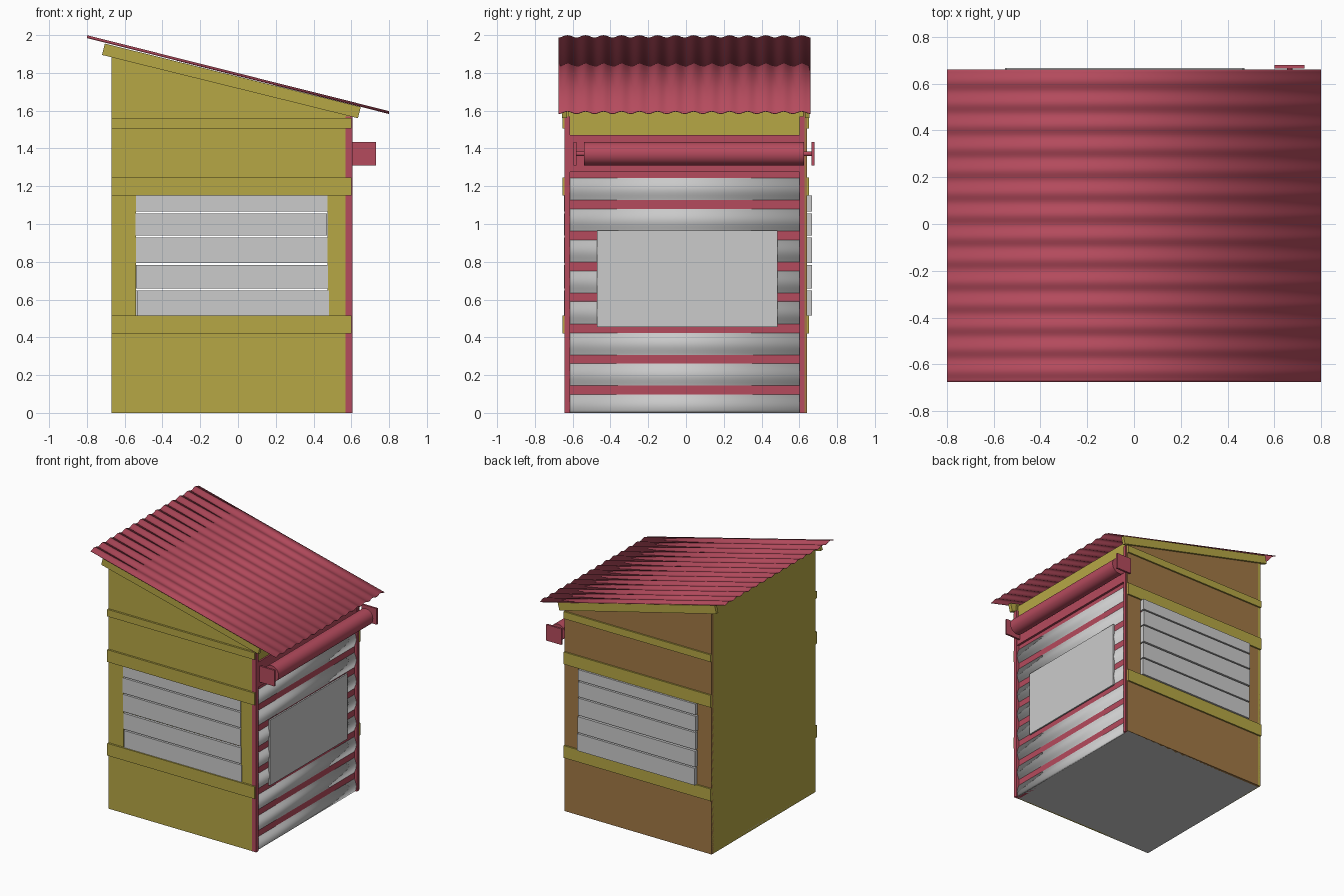
import bpy, bmesh, math

if "Cube" in bpy.data.objects:
    bpy.data.objects.remove(bpy.data.objects["Cube"])


def material(name, r, g, b):
    m = bpy.data.materials.new(name)
    m.diffuse_color = (r, g, b, 1)
    m.use_nodes = True
    m.node_tree.nodes["Principled BSDF"].inputs["Base Color"].default_value = m.diffuse_color
    return m


YELLOW = material("yellow_paint", 0.47, 0.39, 0.06)
BROWN = material("brown_wood", 0.36, 0.19, 0.06)
RED = material("red_metal", 0.46, 0.07, 0.11)


def finish(name, bm, mat=None, smooth=False):
    bmesh.ops.recalc_face_normals(bm, faces=bm.faces)
    me = bpy.data.meshes.new(name)
    bm.to_mesh(me)
    bm.free()
    ob = bpy.data.objects.new(name, me)
    bpy.context.collection.objects.link(ob)
    if mat:
        me.materials.append(mat)
    if smooth:
        bpy.ops.object.select_all(action='DESELECT')
        ob.select_set(True)
        bpy.context.view_layer.objects.active = ob
        bpy.ops.object.shade_smooth_by_angle(angle=math.radians(40))
    return ob


def prisms(name, outlines, y0, y1, mat=None):
    """Extrude one or more xz outlines from y0 to y1."""
    bm = bmesh.new()
    for pts in outlines:
        a = [bm.verts.new((x, y0, z)) for x, z in pts]
        b = [bm.verts.new((x, y1, z)) for x, z in pts]
        bm.faces.new(a)
        bm.faces.new(b[::-1])
        for i in range(len(pts)):
            j = (i + 1) % len(pts)
            bm.faces.new((a[i], b[i], b[j], a[j]))
    return finish(name, bm, mat)


def rect(x0, x1, z0, z1):
    return [(x0, z0), (x1, z0), (x1, z1), (x0, z1)]


def box(name, x0, x1, y0, y1, z0, z1, mat=None):
    return prisms(name, [rect(x0, x1, z0, z1)], y0, y1, mat)


def sheet(name, rows, thickness, mat):
    """Corrugated sheet: rows are pairs of edge points."""
    bm = bmesh.new()
    vs = [(bm.verts.new(p), bm.verts.new(q)) for p, q in rows]
    for (a, b), (c, d) in zip(vs, vs[1:]):
        bm.faces.new((a, b, d, c))
    ob = finish(name, bm, mat, True)
    mod = ob.modifiers.new("thickness", 'SOLIDIFY')
    mod.thickness = thickness
    mod.offset = 0
    return ob


def rod(name, r, x, z, y0, y1, mat):
    bpy.ops.mesh.primitive_cylinder_add(vertices=32, radius=r, depth=y1 - y0,
                                        location=(x, (y0 + y1) / 2, z),
                                        rotation=(math.pi / 2, 0, 0))
    ob = bpy.context.object
    ob.name = name
    ob.data.materials.append(mat)
    bpy.ops.object.shade_smooth_by_angle(angle=math.radians(40))


XL, XR = -0.67, 0.60      # body sides
WL, WR = -0.54, 0.475     # window opening
WB, WT = 0.515, 1.15

# Front and back walls with window openings, trim boards and sloping fascia
wall = [rect(XL, XR, 0, WB), rect(XL, WL, WB, WT), rect(WR, XR, WB, WT),
        [(XL, WT), (XR, WT), (XR, 1.615), (XL, 1.93)]]
for side, s, mat, out in (("front", -1, YELLOW, 0.655), ("back", 1, BROWN, 0.652)):
    prisms(side + "_wall", wall, s * 0.62, s * 0.64, mat)
    prisms(side + "_trim", [rect(XL, XR, a, b) for a, b in
                            ((0.42, WB), (WT, 1.245), (1.505, 1.56))],
           s * 0.635, s * out, YELLOW)
    prisms(side + "_fascia", [[(-0.72, 1.895), (0.635, 1.56), (0.65, 1.62), (-0.705, 1.955)]],
           s * 0.63, s * (out + 0.002), YELLOW)

# Window planks, flush at the front and proud at the back
gaps = [(0.515, 0.648), (0.658, 0.782), (0.794, 0.928), (0.938, 1.056), (1.066, 1.15)]
shift = [0.006, 0.002, 0, -0.003, 0]
for side, y0, y1, dx in (("front", -0.645, -0.625, 0), ("back", 0.625, 0.667, -0.008)):
    for i, ((a, b), d) in enumerate(zip(gaps, shift)):
        box(f"{side}_plank_{i + 1}", WL + d + dx, WR + d + dx, y0, y1, a, b)

# Left wall, floor and the yellow lintel over the shutter
box("left_wall", XL, XL + 0.02, -0.64, 0.64, 0, 1.925, YELLOW)
box("floor", XL, XR - 0.01, -0.638, 0.638, 0, 0.02)
box("lintel", 0.565, 0.59, -0.62, 0.62, 1.46, 1.61, YELLOW)

# Red shutter frame and backing panel
box("shutter_post_front", 0.57, 0.606, -0.642, -0.615, 0, 1.57, RED)
box("shutter_post_back", 0.57, 0.606, 0.60, 0.627, 0, 1.57, RED)
box("shutter_header", 0.57, 0.602, -0.615, 0.60, 1.275, 1.47, RED)
box("shutter_backing", 0.565, 0.585, -0.62, 0.62, 0, 1.28, RED)

# Rolling shutter: horizontal waves running down the right side
rows = []
for i in range(97):
    z = 1.27 * i / 96
    x = 0.590 - 0.010 * math.cos(2 * math.pi * (z - 0.12) / 0.164)
    rows.append(((x, -0.615, z), (x, 0.60, z)))
sheet("shutter", rows, 0.002, None)

# Blank sign board on the shutter
box("sign_board", 0.594, 0.606, -0.47, 0.485, 0.455, 0.965)

# Shutter roller with its axle and square end brackets
RX, RZ = 0.667, 1.372
rod("roller", 0.0625, RX, RZ, -0.54, 0.625, RED)
rod("roller_axle", 0.012, RX, RZ, -0.585, 0.67, RED)
for name, y in (("roller_bracket_front", -0.595), ("roller_bracket_back", 0.665)):
    box(name, 0.60, 0.73, y, y + 0.015, 1.31, 1.435, RED)

# Corrugated roof sloping down to the right
rows = []
for i in range(14 * 10 + 1):
    y = -0.675 + 1.335 * i / 140
    dz = -0.006 * math.cos(2 * math.pi * i / 10)
    rows.append(((-0.80, y, 1.992 + dz), (0.80, y, 1.590 + dz)))
sheet("roof", rows, 0.003, RED)
